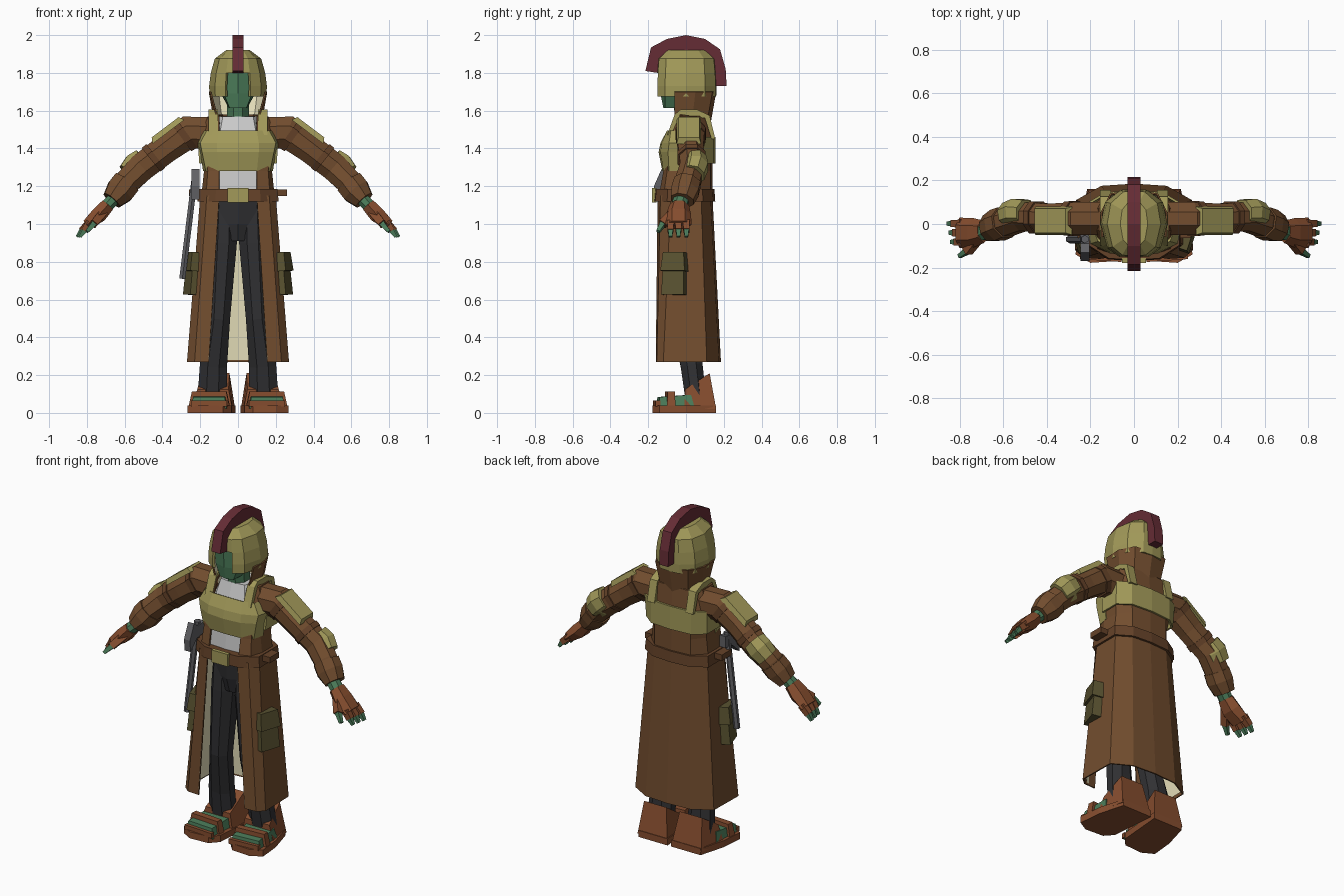
import bpy, bmesh
from math import sin, cos, pi, radians
from mathutils import Vector, Matrix, Euler

COL = dict(coat=(.17, .075, .028), strap=(.13, .055, .022), olive=(.36, .32, .10), green=(.07, .2, .10),
           leather=(.24, .075, .028), dark=(.03, .03, .033), crest=(.13, .025, .035),
           cream=(.8, .75, .5), pouch=(.10, .085, .03), steel=(.12, .12, .13), shirt=(.6, .6, .6))
MATS = {}
for k, c in COL.items():
    MATS[k] = bpy.data.materials.new(k)
    MATS[k].diffuse_color = (*c, 1)


def make(name, verts, faces, col, mirror=True, thick=0, fix=False):
    me = bpy.data.meshes.new(name)
    me.from_pydata([tuple(v) for v in verts], [], faces)
    if fix:
        bm = bmesh.new()
        bm.from_mesh(me)
        bmesh.ops.recalc_face_normals(bm, faces=bm.faces)
        bm.to_mesh(me)
        bm.free()
    me.materials.append(MATS[col])
    ob = bpy.data.objects.new(name, me)
    bpy.context.collection.objects.link(ob)
    if mirror:
        m = ob.modifiers.new("mirror", 'MIRROR')
        m.use_clip = True
        m.merge_threshold = .002
    if thick:
        s = ob.modifiers.new("thickness", 'SOLIDIFY')
        s.thickness = thick
        s.offset = -1
    return ob


def loft(name, rings, col, cap=False, thick=0):
    """Half shell: rings of (z, [(x, y) from front to back]), bottom to top, mirrored in x."""
    n = len(rings[0][1])
    verts = [(x, y, z) for z, pts in rings for x, y in pts]
    faces = [(r * n + i, r * n + i + 1, r * n + n + i + 1, r * n + n + i)
             for r in range(len(rings) - 1) for i in range(n - 1)]
    if cap:
        faces += [tuple(range(n))[::-1], tuple(range(len(verts) - n, len(verts)))]
    return make(name, verts, faces, col, True, thick)


def tube(name, path, col, n=8, mirror=True):
    """Closed tube through (x, y, z, ru, rv) stations; rv is the radius along y."""
    P = [Vector(p[:3]) for p in path]
    verts = []
    for k, p in enumerate(path):
        d = (P[min(k + 1, len(P) - 1)] - P[max(k - 1, 0)]).normalized()
        u = d.cross(Vector((0, 1, 0))).normalized()
        v = u.cross(d)
        for i in range(n):
            a = 2 * pi * (i + .5) / n
            verts.append(P[k] + (u * cos(a) * p[3] + v * sin(a) * p[4]) / cos(pi / n))
    faces = [(r * n + i, r * n + (i + 1) % n, r * n + n + (i + 1) % n, r * n + n + i)
             for r in range(len(P) - 1) for i in range(n)]
    faces += [tuple(range(n)), tuple(range(len(verts) - n, len(verts)))]
    return make(name, verts, faces, col, mirror, fix=True)


def box(name, c, s, col, rot=(0, 0, 0), mirror=True, taper=1):
    R = Euler([radians(a) for a in rot]).to_matrix()
    verts = []
    for z in (-.5, .5):
        t = taper if z > 0 else 1
        for x, y in ((-.5, -.5), (.5, -.5), (.5, .5), (-.5, .5)):
            verts.append(Vector(c) + R @ Vector((x * t * s[0], y * t * s[1], z * s[2])))
    faces = [(3, 2, 1, 0), (4, 5, 6, 7), (0, 1, 5, 4), (1, 2, 6, 5), (2, 3, 7, 6), (3, 0, 4, 7)]
    return make(name, verts, faces, col, mirror)


def prism(name, pts, a, b, col, axis='x', mirror=False):
    """Extrude a polygon: (y, z) along x, or (x, y) along z."""
    n = len(pts)
    verts = [(h, p, q) if axis == 'x' else (p, q, h) for h in (a, b) for p, q in pts]
    faces = [tuple(range(n)), tuple(range(n, 2 * n))]
    faces += [(i, (i + 1) % n, (i + 1) % n + n, i + n) for i in range(n)]
    return make(name, verts, faces, col, mirror, fix=True)


def scaled(pts, sx, sy):
    return [(x * sx, y * sy) for x, y in pts]


# Helmet, face and crest
plan = [(.065, -.15), (.12, -.11), (.15, 0), (.13, .1), (.06, .155), (0, .16)]
loft("helmet_side", [(1.675, scaled(plan, 1.0, 1.0)), (1.73, scaled(plan, 1.02, 1.01)),
                     (1.80, scaled(plan, .96, .99))], "olive", thick=.015)
dome = [(0, -.155)] + plan
loft("helmet_dome", [(1.80, scaled(dome, .96, .99)), (1.875, scaled(dome, .82, .95)),
                     (1.92, scaled(dome, .42, .65))], "olive", cap=True)
loft("face", [(1.615, [(0, -.12), (.045, -.11), (.05, -.02), (0, .03)]),
              (1.69, [(0, -.135), (.075, -.11), (.09, 0), (0, .09)]),
              (1.80, [(0, -.14), (.08, -.11), (.1, 0), (0, .1)])], "green", cap=True)
tube("neck", [(0, .01, 1.5, .055, .06), (0, 0, 1.67, .06, .07)], "green", mirror=False)
prism("crest", [(-.215, 1.81), (-.185, 1.935), (-.1, 1.98), (0, 2), (.1, 1.98), (.18, 1.925), (.21, 1.82),
                (.215, 1.73), (.155, 1.73), (.15, 1.84), (.1, 1.9), (0, 1.915), (-.09, 1.9), (-.14, 1.86),
                (-.15, 1.80)], -.03, .03, "crest")

# Collar with lining
low = [(.105, -.06), (.125, .03), (.09, .11), (0, .13)]
high = [(.15, -.06), (.155, .05), (.11, .14), (0, .16)]
loft("collar", [(1.53, low), (1.70, high)], "coat", thick=.008)
loft("collar_lining", [(1.53, scaled(low, .9, .9)), (1.695, scaled(high, .93, .93))], "cream")

# Shirt
loft("shirt", [(1.12, [(0, -.125), (.11, -.12), (.15, 0), (.1, .1), (0, .12)]),
               (1.28, [(0, -.115), (.11, -.105), (.15, 0), (.1, .1), (0, .12)]),
               (1.46, [(0, -.095), (.1, -.085), (.16, 0), (.1, .1), (0, .12)]),
               (1.57, [(0, -.06), (.08, -.05), (.1, .02), (.07, .09), (0, .1)])], "shirt", cap=True)

# Long coat: upper half, skirt and skirt lining
waist = [(.10, -.15), (.165, -.135), (.20, -.08), (.20, .08), (.12, .13), (0, .14)]
hem = [(.155, -.16), (.23, -.155), (.27, -.12), (.265, .11), (.15, .175), (0, .185)]
loft("coat_upper", [
    (1.14, [(.10, -.145), (.17, -.12), (.195, -.04), (.195, .06), (.12, .13), (0, .14)]),
    (1.28, [(.10, -.12), (.16, -.10), (.18, -.04), (.18, .06), (.12, .13), (0, .14)]),
    (1.44, [(.10, -.11), (.17, -.085), (.205, -.03), (.205, .08), (.13, .13), (0, .14)]),
    (1.57, [(.10, -.055), (.13, -.05), (.16, -.03), (.16, .07), (.11, .12), (0, .13)]),
    (1.58, [(.10, -.05), (.10, -.03), (.10, 0), (.10, .05), (.08, .1), (0, .12)])], "coat", thick=.008)
loft("coat_skirt", [(.27, hem), (1.15, waist)], "coat", thick=.008)
lining = [[p[0]] + scaled(p[1:], .94, .94) for p in (hem, waist)]
loft("coat_lining", [(.28, lining[0]), (1.14, lining[1])], "cream")

# Chest and back armour with shoulder straps
loft("breastplate", [(1.28, [(0, -.125), (.1, -.12), (.17, -.09), (.185, -.02)]),
                     (1.38, [(0, -.145), (.11, -.135), (.19, -.095), (.2, -.02)]),
                     (1.43, [(0, -.135), (.11, -.128), (.2, -.09), (.215, -.02)]),
                     (1.495, [(0, -.1), (.1, -.1), (.165, -.08), (.19, -.02)])], "olive", thick=.015)
loft("back_plate", [(1.32, [(.205, -.03), (.205, .09), (.135, .145), (0, .155)]),
                    (1.46, [(.215, -.02), (.21, .1), (.135, .145), (0, .155)])], "olive", thick=.012)
SX = [(-.1, 1.47), (-.06, 1.58), (-.03, 1.605), (.06, 1.605), (.125, 1.575), (.155, 1.45),
      (.135, 1.45), (.1, 1.56), (-.03, 1.58), (-.08, 1.47)]
prism("shoulder_strap", SX, .105, .155, "olive", mirror=True)

# Belt, buckle, loops, pouches
bp = [(0, -.17), (.12, -.162), (.215, -.1), (.215, .09), (.125, .145), (0, .155)]
loft("belt", [(1.12, bp), (1.185, scaled(bp, .97, .97))], "strap", cap=True)
box("buckle", (0, -.168, 1.152), (.11, .022, .075), "olive", mirror=False)
box("belt_loop", (.235, -.02, 1.165), (.05, .09, .035), "strap")
box("pouch", (.235, -.06, .73), (.06, .125, .21), "pouch", (0, -5, -18), taper=.9)
box("pouch_flap", (.236, -.06, .80), (.07, .135, .10), "pouch", (0, -5, -18), taper=.85)

# Belt axe on the wearer's one side
tube("axe_handle", [(-.225, -.07, 1.28, .016, .016), (-.295, -.07, .71, .016, .016)], "steel", 6, False)
prism("axe_head", [(-.03, 1.27), (-.03, 1.2), (-.1, 1.19), (-.165, 1.13), (-.17, 1.2), (-.13, 1.29), (-.09, 1.26)],
      -.245, -.205, "steel")

# Trousers
loft("hips", [(.91, [(0, -.08), (.03, -.075), (.06, 0), (0, .07)]),
              (1.0, [(0, -.11), (.1, -.07), (.13, .0), (0, .1)]),
              (1.14, [(0, -.11), (.1, -.1), (.14, .0), (0, .1)])], "dark", cap=True)
tube("trouser_leg", [(.075, 0, 1.08, .065, .085), (.078, -.01, .9, .072, .08), (.102, -.015, .5, .06, .065),
                     (.13, .03, .25, .072, .058), (.135, .05, .09, .078, .055)], "dark")

# Sandals: sole, heel cup, foot, straps
prism("sole", [(.012, .16), (.21, .16), (.255, 0), (.268, -.14), (.2, -.178), (.08, -.17), (.035, -.12)],
      0, .04, "leather", 'z', True)
HB, HT = [(.015, .16), (.215, .16), (.25, -.01), (.03, -.01)], [(.045, .125), (.195, .125), (.215, -.005), (.05, -.005)]
make("heel_cup", [(x, y, .02) for x, y in HB] + [(x, y, .21 if y > .1 else .125) for x, y in HT],
     [(0, 1, 2, 3), (4, 5, 6, 7)] + [(i, (i + 1) % 4, (i + 1) % 4 + 4, i + 4) for i in range(4)],
     "leather", fix=True)
box("foot", (.148, -.06, .06), (.19, .19, .06), "green", (4, 0, 4), taper=.88)
box("toe_strap", (.152, -.085, .075), (.215, .045, .075), "leather", (0, 0, 4), taper=.85)
box("toe_band", (.152, -.155, .05), (.19, .025, .03), "leather", (0, 0, 4))

# Sleeves, bands and arm armour
tube("sleeve", [(.13, .025, 1.48, .085, .075), (.265, .025, 1.485, .088, .075), (.38, .025, 1.40, .076, .068),
                (.51, .035, 1.30, .074, .066), (.585, .01, 1.225, .068, .066), (.65, -.015, 1.14, .052, .058)], "coat")
tube("upper_band", [(.27, .025, 1.48, .094, .08), (.30, .025, 1.458, .09, .077)], "strap")
tube("lower_band", [(.435, .03, 1.36, .08, .074), (.46, .03, 1.34, .08, .074)], "strap")
tube("cuff", [(.59, .008, 1.22, .075, .07), (.625, -.005, 1.175, .075, .072), (.668, -.02, 1.125, .053, .06)], "coat")
box("shoulder_pad", (.377, .015, 1.5), (.21, .13, .03), "olive", (0, 37, 0), taper=.85)
tube("elbow_pad", [(.495, .052, 1.338, .068, .058), (.535, .054, 1.305, .076, .062),
                   (.575, .04, 1.262, .066, .058)], "olive")

# Wrist, glove, fingers
tube("wrist", [(.64, -.02, 1.15, .035, .04), (.73, -.045, 1.06, .033, .04)], "green")
tube("glove", [(.69, -.035, 1.10, .036, .045), (.735, -.04, 1.05, .042, .058), (.80, -.04, .995, .028, .06)], "leather", 6)
for i in range(3):
    y, k = .002 - .042 * i, -.008 * i
    tube(f"finger_{i + 1}", [(.785, y, 1.01, .02, .018), (.83 + k, y, .965, .017, .016)], "leather", 4)
    tube(f"fingertip_{i + 1}", [(.825 + k, y, .97, .014, .014), (.852 + k, y, .932, .008, .009)], "green", 4)
tube("thumb", [(.715, -.06, 1.06, .022, .022), (.765, -.125, 1.0, .02, .02)], "leather", 4)
tube("thumb_tip", [(.76, -.12, 1.005, .015, .015), (.80, -.148, .96, .009, .009)], "green", 4)
